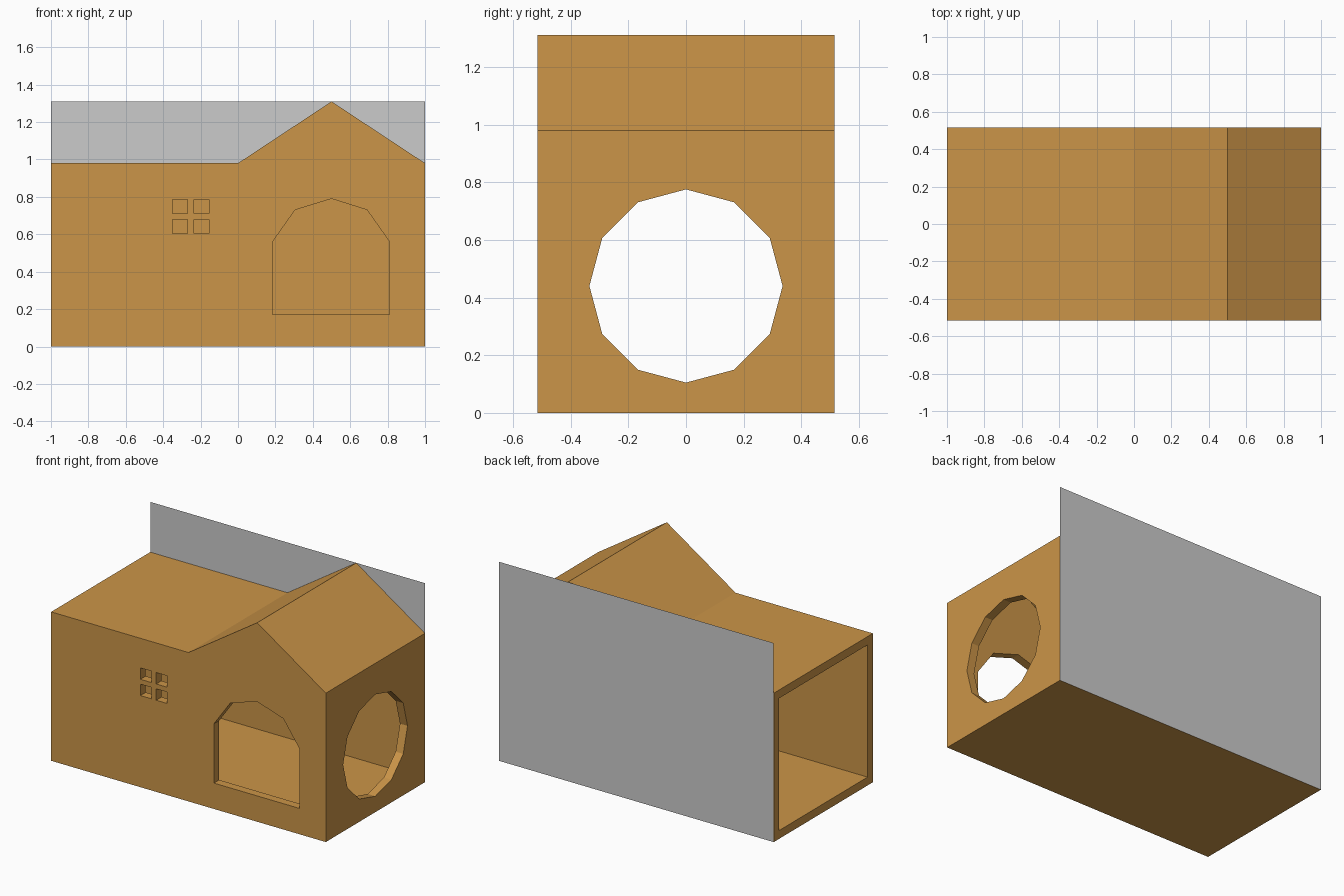
import bpy, bmesh
from math import sin, cos, pi, hypot
from mathutils import Vector

if "Cube" in bpy.data.objects:
    bpy.data.objects.remove(bpy.data.objects["Cube"])

D = 0.515              # half depth
EAVE, PEAK = 0.98, 1.31
T = 0.055              # wall thickness


def prism(name, profile, start, end, axis='Y'):
    """Extrude a 2D profile (x,z along Y, or y,z along X) into a closed solid."""
    bm = bmesh.new()
    put = (lambda a, b, c: (a, c, b)) if axis == 'Y' else (lambda a, b, c: (c, a, b))
    face = bm.faces.new([bm.verts.new(put(a, b, start)) for a, b in profile])
    ext = bmesh.ops.extrude_face_region(bm, geom=[face])
    moved = [g for g in ext['geom'] if isinstance(g, bmesh.types.BMVert)]
    step = end - start
    bmesh.ops.translate(bm, verts=moved,
                        vec=Vector((0, step, 0)) if axis == 'Y' else Vector((step, 0, 0)))
    bmesh.ops.recalc_face_normals(bm, faces=bm.faces)
    mesh = bpy.data.meshes.new(name)
    bm.to_mesh(mesh)
    bm.free()
    obj = bpy.data.objects.new(name, mesh)
    bpy.context.collection.objects.link(obj)
    return obj


def cut(target, cutter):
    """Subtract the cutter and discard it."""
    mod = target.modifiers.new(cutter.name, 'BOOLEAN')
    mod.operation, mod.solver, mod.object = 'DIFFERENCE', 'EXACT', cutter
    bpy.context.view_layer.objects.active = target
    bpy.ops.object.modifier_apply(modifier=mod.name)
    bpy.data.objects.remove(cutter)


# House shell: flat roof on the left, gable on the right
house = prism("house_shell", [(-1, 0), (1, 0), (1, EAVE), (0.5, PEAK), (0, EAVE), (-1, EAVE)], -D, D)

# Hollow interior, open at the left end
slope = (PEAK - EAVE) / 0.5
drop = T * hypot(1, slope)
ceiling = EAVE - T
interior = [(-1.1, T), (1 - T, T), (1 - T, EAVE + slope * T - drop), (0.5, PEAK - drop),
            ((drop - T) / slope, ceiling), (-1.1, ceiling)]
cut(house, prism("interior", interior, -D + T, D - T))

# Arched front doorway
door = [(0.185, 0.17), (0.81, 0.17), (0.81, 0.56), (0.69, 0.73), (0.5, 0.79), (0.305, 0.73), (0.185, 0.56)]
cut(house, prism("doorway", door, -D - 0.1, -D + 0.2))

# Four window panes
for x in (-0.35, -0.235):
    for z in (0.603, 0.71):
        pane = [(x, z), (x + 0.08, z), (x + 0.08, z + 0.075), (x, z + 0.075)]
        cut(house, prism("window_pane", pane, -D - 0.1, -D + 0.2))

# Twelve-sided round opening in the right wall
ring = [(0.335 * sin(i * pi / 6), 0.44 + 0.335 * cos(i * pi / 6)) for i in range(12)]
cut(house, prism("round_opening", ring, 0.8, 1.1, 'X'))

wood = bpy.data.materials.new("wood")
wood.diffuse_color = (0.6, 0.3, 0.065, 1)
wood.use_nodes = True
wood.node_tree.nodes["Principled BSDF"].inputs["Base Color"].default_value = wood.diffuse_color
house.data.materials.clear()
house.data.materials.append(wood)
for poly in house.data.polygons:
    poly.material_index = 0

# Thin grey backing panel
mesh = bpy.data.meshes.new("back_panel")
y = D + 0.001
mesh.from_pydata([(1, y, 0), (-1, y, 0), (-1, y, PEAK), (1, y, PEAK)], [], [(0, 1, 2, 3)])
bpy.context.collection.objects.link(bpy.data.objects.new("back_panel", mesh))
